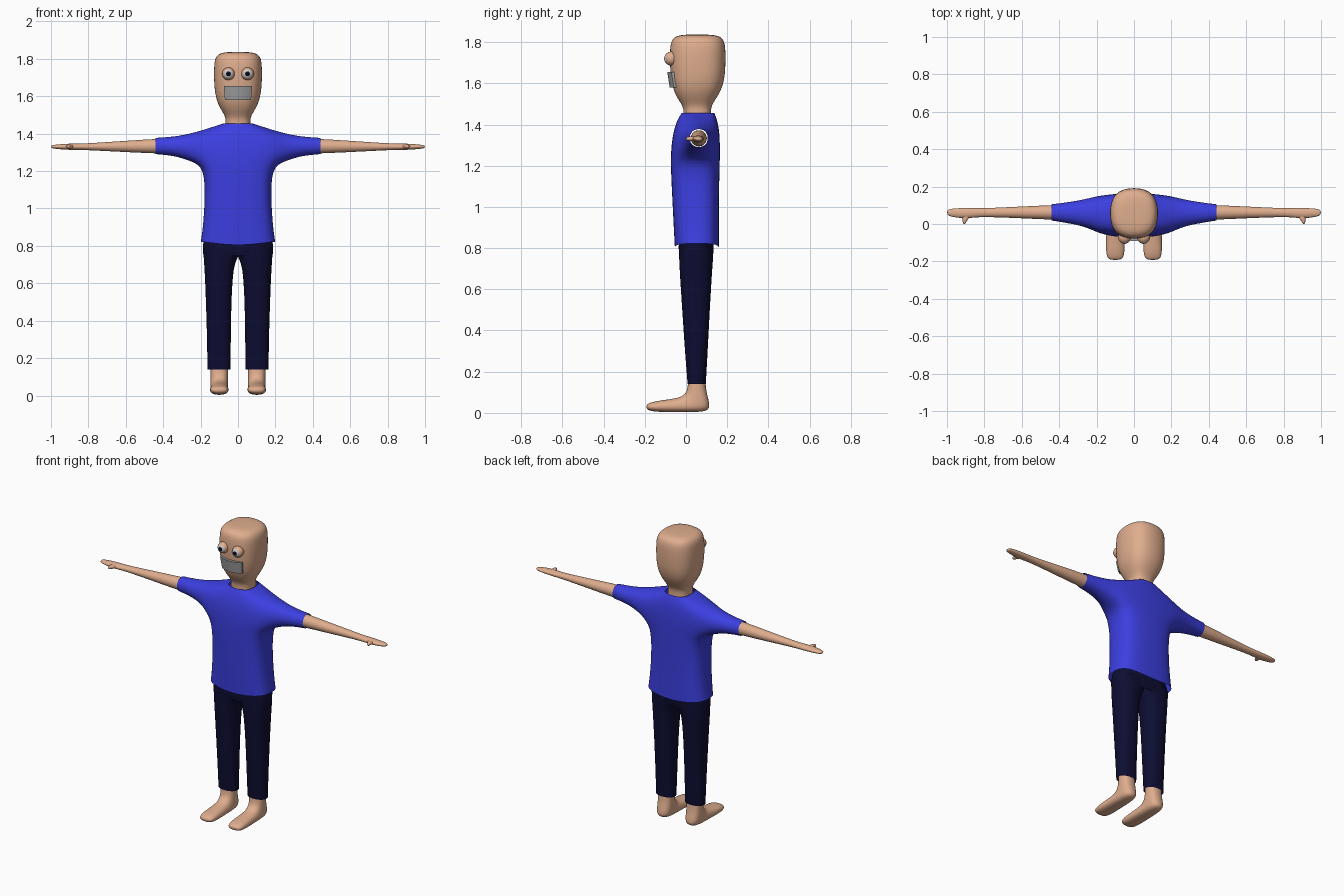
import bpy, bmesh, math
from mathutils import Vector

if "Cube" in bpy.data.objects:
    bpy.data.objects.remove(bpy.data.objects["Cube"])


def material(name, rgb):
    m = bpy.data.materials.new(name)
    m.diffuse_color = (*rgb, 1)
    m.use_nodes = True
    m.node_tree.nodes["Principled BSDF"].inputs["Base Color"].default_value = m.diffuse_color
    return m


SKIN = material("skin", (0.74, 0.42, 0.27))
BLUE = material("shirt blue", (0.045, 0.05, 0.75))
NAVY = material("trouser navy", (0.004, 0.004, 0.032))
GREY = material("mouth grey", (0.36, 0.36, 0.36))
WHITE = material("eye white", (0.6, 0.6, 0.6))
BLACK = material("pupil black", (0.003, 0.003, 0.006))


def finish(name, bm, mats, subdiv=2):
    bmesh.ops.recalc_face_normals(bm, faces=bm.faces[:])
    for f in bm.faces:
        f.smooth = True
    me = bpy.data.meshes.new(name)
    bm.to_mesh(me)
    bm.free()
    ob = bpy.data.objects.new(name, me)
    bpy.context.collection.objects.link(ob)
    for m in mats:
        me.materials.append(m)
    if subdiv:
        s = ob.modifiers.new("smooth", 'SUBSURF')
        s.levels = s.render_levels = subdiv
    return ob


def loft(bm, rings, n=16, power=2.0, cap_start=False, cap_end=False, mirror=1):
    """Skin superellipse rings, each given as (centre, u half-axis, v half-axis)."""
    loops = []
    for c, u, v in rings:
        c, u, v = Vector(c), Vector(u), Vector(v)
        loop = []
        for i in range(n):
            a = 2 * math.pi * i / n
            ca, sa = math.cos(a), math.sin(a)
            p = c + 1.025 * (u * math.copysign(abs(ca) ** (2 / power), ca)
                             + v * math.copysign(abs(sa) ** (2 / power), sa))
            p.x *= mirror
            loop.append(bm.verts.new(p))
        loops.append(loop)
    for a, b in zip(loops, loops[1:]):
        for i in range(n):
            j = (i + 1) % n
            bm.faces.new((a[i], a[j], b[j], b[i]))
    if cap_start:
        bm.faces.new(loops[0])
    if cap_end:
        bm.faces.new(loops[-1])


def level(z, x0, x1, y0, y1):
    """Horizontal ring from its extents."""
    return (((x0 + x1) / 2, (y0 + y1) / 2, z), ((x1 - x0) / 2, 0, 0), (0, (y1 - y0) / 2, 0))


# Head and neck
bm = bmesh.new()
head = [(1.40, .068, -.012, .122), (1.46, .066, -.01, .12), (1.49, .066, -.015, .122),
        (1.525, .088, -.04, .145), (1.57, .112, -.062, .172), (1.63, .124, -.073, .188),
        (1.70, .128, -.078, .191), (1.77, .127, -.077, .191), (1.81, .120, -.07, .184),
        (1.832, .095, -.045, .16), (1.837, .045, .005, .105)]
loft(bm, [level(z, -w, w, a, b) for z, w, a, b in head], power=2.5, cap_end=True)
finish("head", bm, [SKIN])

# Shirt: torso rings of eight points with sleeves bridged out of the sides
bm = bmesh.new()
torso = [(.80, .20, -.055, .160), (.90, .188, -.06, .160), (1.06, .177, -.068, .160),
         (1.22, .182, -.076, .165), (1.325, .19, -.07, .166), (1.415, .17, -.05, .157),
         (1.455, .078, -.022, .138)]
M, C = 1.03, .92
unit = [(M, 0), (C, -C), (0, -M), (-C, -C), (-M, 0), (-C, C), (0, M), (C, C)]
rows = []
for k, (z, w, y0, y1) in enumerate(torso):
    yc, d = (y0 + y1) / 2, (y1 - y0) / 2
    row = []
    for i, (ux, uy) in enumerate(unit):
        dz = 0
        if k == 0:                      # hem rises at the sides
            dz = -.003 if i in (2, 6) else .022
        if k == 5:                      # shoulder line crowns over the arm
            dz = .017 if i in (0, 4) else -.005
        row.append(bm.verts.new((ux * w, yc + uy * d, z + dz)))
    rows.append(row)
for k in range(len(rows) - 1):
    for i in range(8):
        if k in (3, 4) and i in (0, 3, 4, 7):
            continue                    # arm opening
        j = (i + 1) % 8
        bm.faces.new((rows[k][i], rows[k][j], rows[k + 1][j], rows[k + 1][i]))
R, D = 1.08, .8
cuff = [(-D, -D), (0, -R), (D, -D), (R, 0), (D, D), (0, R), (-D, D), (-R, 0)]
sleeve = [(.25, 1.252, 1.402, -.018, .136), (.34, 1.282, 1.384, .002, .118),
          (.44, 1.29, 1.378, .018, .106)]
for s, (f, m, b) in ((1, (1, 0, 7)), (-1, (3, 4, 5))):
    prev = [rows[3][f], rows[3][m], rows[3][b], rows[4][b],
            rows[5][b], rows[5][m], rows[5][f], rows[4][f]]
    for x, z0, z1, y0, y1 in sleeve:
        loop = [bm.verts.new((s * x, (y0 + y1) / 2 + cy * (y1 - y0) / 2,
                              (z0 + z1) / 2 + cz * (z1 - z0) / 2)) for cy, cz in cuff]
        for i in range(8):
            j = (i + 1) % 8
            bm.faces.new((prev[i], prev[j], loop[j], loop[i]))
        prev = loop
finish("shirt", bm, [BLUE], 3)

# Trousers: hips and two legs
bm = bmesh.new()
loft(bm, [level(.88, -.165, .165, -.03, .13), level(.82, -.186, .186, -.035, .135),
          level(.77, -.186, .186, -.034, .132), level(.745, -.182, .182, -.028, .125)],
     n=20, power=2.5, cap_start=True)
leg = [(.80, -.02, .186, -.034, .133), (.75, -.004, .184, -.033, .131),
       (.71, .016, .181, -.031, .128), (.65, .028, .177, -.028, .124),
       (.50, .036, .171, -.018, .115), (.30, .039, .165, -.005, .105),
       (.14, .040, .163, .008, .096)]
for s in (1, -1):
    loft(bm, [level(*r) for r in leg], power=2.3, mirror=s)
finish("trousers", bm, [NAVY])

# Feet: rings turn from the ankle into the sole; (top y, top z, bottom y, bottom z, half width)
foot = [(.012, .19, .092, .19, .045), (.010, .14, .095, .14, .046),
        (.006, .11, .100, .095, .046), (-.006, .089, .113, .05, .047),
        (-.03, .076, .114, .014, .047), (-.055, .07, .07, .004, .047),
        (-.10, .063, -.02, .004, .048), (-.145, .057, -.115, .004, .050),
        (-.178, .048, -.17, .008, .046), (-.193, .038, -.192, .018, .030)]
for s, side in ((1, "left"), (-1, "right")):
    bm = bmesh.new()
    loft(bm, [((.1, (a + c) / 2, (b + d) / 2), (w, 0, 0), (0, (a - c) / 2, (b - d) / 2))
              for a, b, c, d, w in foot], power=2.4, cap_end=True, mirror=s)
    finish(side + "_foot", bm, [SKIN])

# Arms with flat hands and thumbs; (x, centre y, half depth, centre z, half height)
arm = [(.40, .062, .039, 1.333, .039), (.46, .062, .038, 1.333, .038),
       (.65, .062, .029, 1.331, .027), (.82, .061, .022, 1.330, .017),
       (.87, .059, .027, 1.330, .017), (.92, .058, .027, 1.330, .016),
       (.965, .060, .023, 1.330, .012), (.992, .061, .017, 1.330, .009),
       (.999, .061, .008, 1.330, .005)]
thumb = [(.898, .05, .026), (.900, .032, .020), (.905, .018, .012), (.907, .005, .009),
         (.907, .000, .004)]
for s, side in ((1, "left"), (-1, "right")):
    bm = bmesh.new()
    loft(bm, [((x, y, z), (0, d, 0), (0, 0, h)) for x, y, d, z, h in arm],
         cap_end=True, mirror=s)
    loft(bm, [((x, y, 1.331), (r, 0, 0), (0, 0, min(r, .012))) for x, y, r in thumb],
         n=8, cap_end=True, mirror=s)
    finish(side + "_arm", bm, [SKIN])

# Eyes: lidded balls, coloured in rings around the forward axis
for s, side in ((1, "left"), (-1, "right")):
    bm = bmesh.new()
    bmesh.ops.create_uvsphere(bm, u_segments=24, v_segments=24, radius=.034)
    for f in bm.faces:
        c = f.calc_center_median()
        a = math.degrees(math.atan2(math.hypot(c.x, c.y), c.z))
        f.material_index = 3 if a < 15 else 2 if a < 22.5 else 1 if a < 45 else 0
    for v in bm.verts:
        v.co = Vector((s * .051 + v.co.x, -.072 - v.co.z, 1.72 + v.co.y))
    finish(side + "_eye", bm, [SKIN, WHITE, NAVY, BLACK], 0)

# Mouth: curved plate wrapped on the face
bm = bmesh.new()
grid = []
for i in range(13):
    t = i / 6 - 1
    grid.append([bm.verts.new((t * w, y + .02 * t * t + back, z)) for w, y, z, back in
                 ((.07, -.079, 1.58, 0), (.076, -.091, 1.655, 0),
                  (.076, -.091, 1.655, .025), (.07, -.079, 1.58, .025))])
for a, b in zip(grid, grid[1:]):
    for i in range(4):
        j = (i + 1) % 4
        bm.faces.new((a[i], a[j], b[j], b[i]))
bm.faces.new(grid[0])
bm.faces.new(grid[-1])
mouth = finish("mouth", bm, [GREY], 0)
for p in mouth.data.polygons:
    p.use_smooth = False
